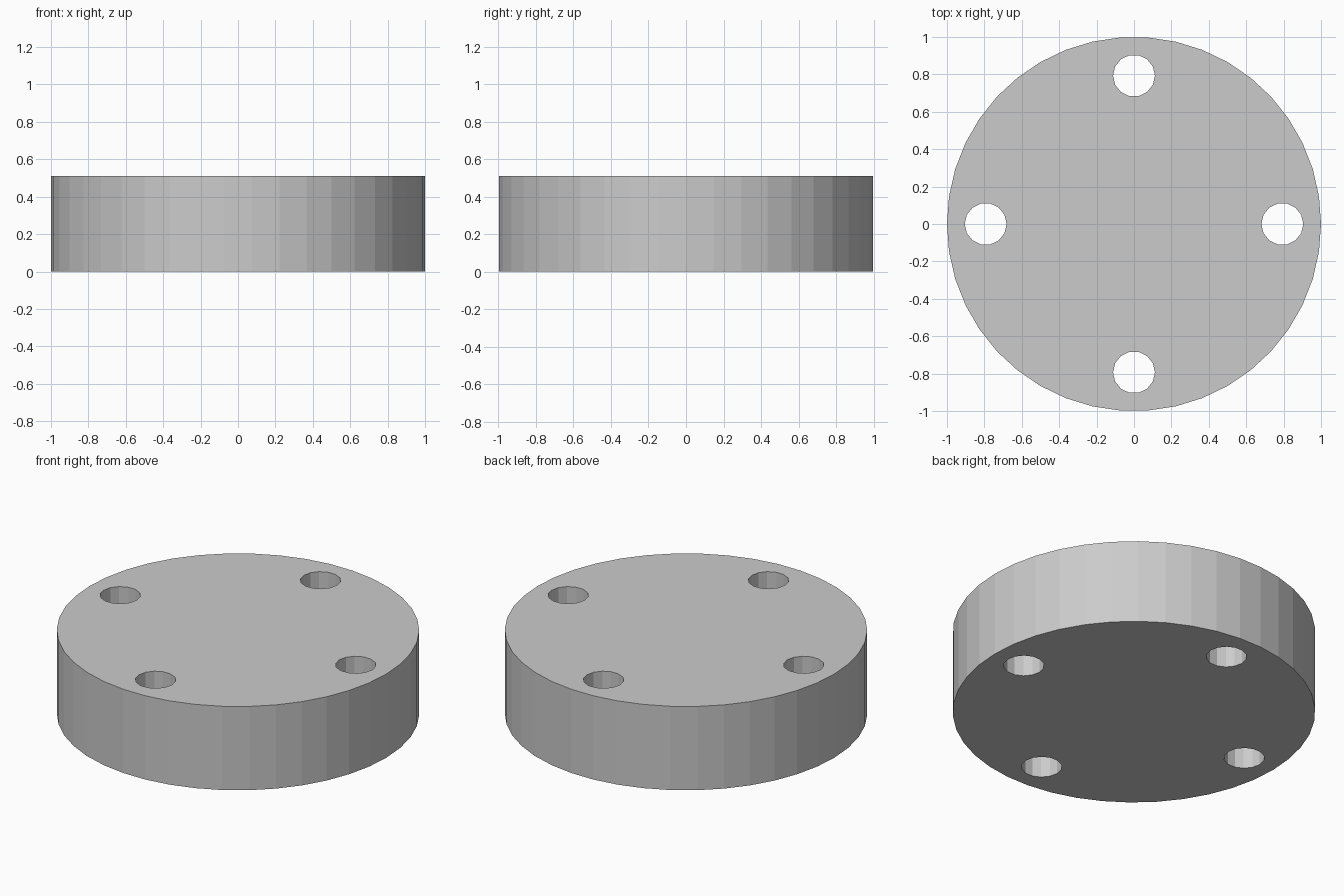
import bpy, bmesh, math
from mathutils import Matrix

if "Cube" in bpy.data.objects:
    bpy.data.objects.remove(bpy.data.objects["Cube"])

HEIGHT = 0.51
HOLE_R = 0.112
HOLE_RING = 0.793


def prism(bm, sides, radius, x, y, z0, z1):
    """Upright prism with its first corner on +x."""
    bottom = [bm.verts.new((x + radius * math.cos(2 * math.pi * i / sides),
                            y + radius * math.sin(2 * math.pi * i / sides), z0))
              for i in range(sides)]
    face = bm.faces.new(bottom)
    up = bmesh.ops.extrude_face_region(bm, geom=[face])["geom"]
    bmesh.ops.translate(bm, vec=(0, 0, z1 - z0),
                        verts=[g for g in up if isinstance(g, bmesh.types.BMVert)])


def make_object(name, bm):
    bmesh.ops.recalc_face_normals(bm, faces=bm.faces)
    mesh = bpy.data.meshes.new(name)
    bm.to_mesh(mesh)
    bm.free()
    obj = bpy.data.objects.new(name, mesh)
    bpy.context.collection.objects.link(obj)
    return obj


# Round plate
bm = bmesh.new()
prism(bm, 42, 1.0, 0, 0, 0, HEIGHT)
plate = make_object("round_plate", bm)

# Four bolt holes, cut right through
bm = bmesh.new()
for k in range(4):
    a = k * math.pi / 2
    prism(bm, 14, HOLE_R, HOLE_RING * math.cos(a), HOLE_RING * math.sin(a),
          -0.1, HEIGHT + 0.1)
cutter = make_object("hole_cutter", bm)
cutter.hide_render = True
cutter.hide_viewport = True
cutter.display_type = 'WIRE'

cut = plate.modifiers.new("bolt_holes", 'BOOLEAN')
cut.operation = 'DIFFERENCE'
cut.solver = 'EXACT'
cut.object = cutter
